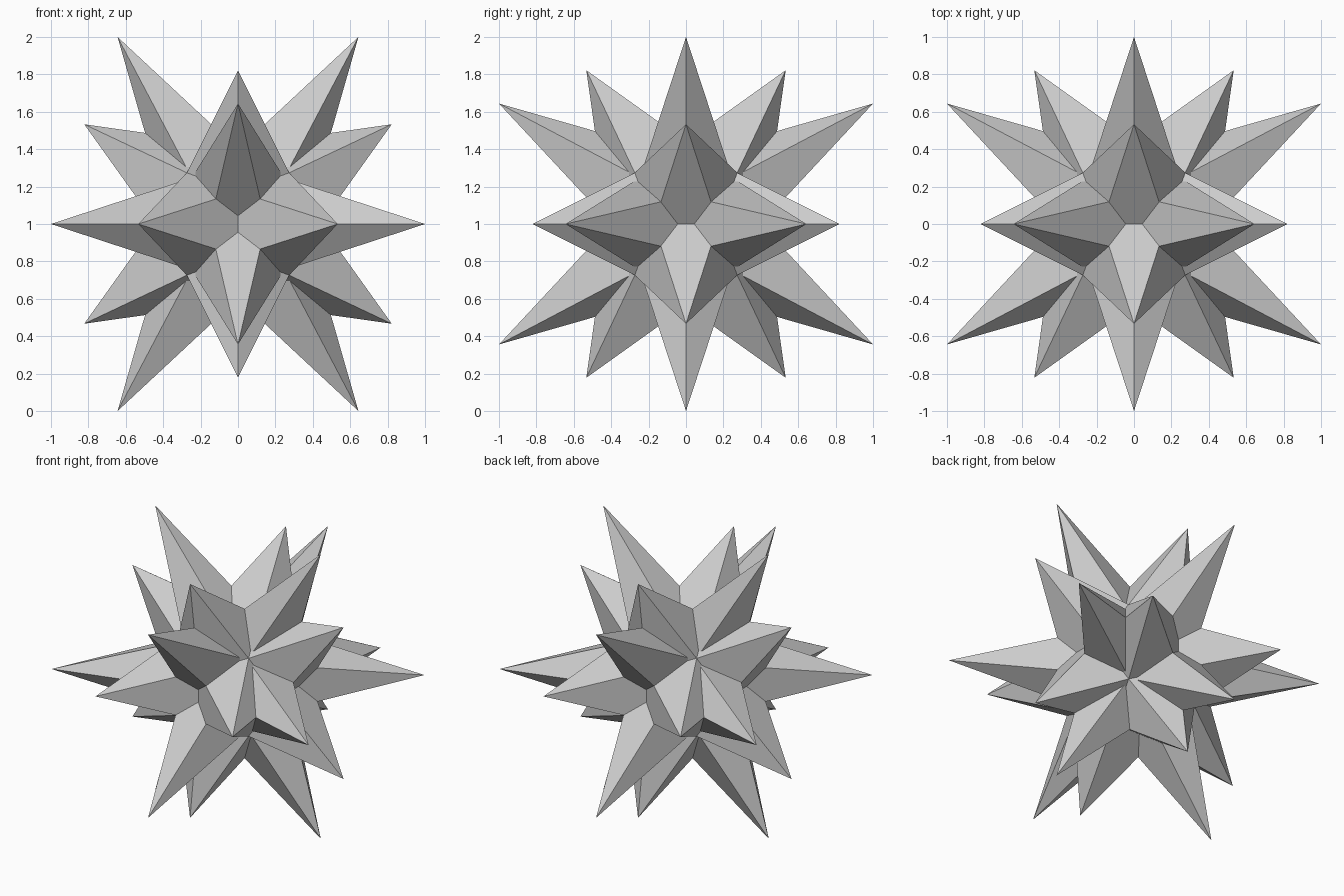
import bpy, bmesh
from mathutils import Vector

cube = bpy.data.objects.get("Cube")
if cube:
    bpy.data.objects.remove(cube, do_unlink=True)

grey = bpy.data.materials.new("plain_grey")
grey.use_nodes = True
colour = (0.6, 0.6, 0.6, 1)
grey.diffuse_color = colour
grey.node_tree.nodes["Principled BSDF"].inputs["Base Color"].default_value = colour


def spiked_star(name, major, minor, corner, roof, half, swapped):
    """Twelve five-sided spikes standing on the faces of a dodecahedral core."""
    bm = bmesh.new()

    def place(point, turn):
        # cycle the axes, then mirror for the twin orientation
        p = [point[(i - turn) % 3] for i in range(3)]
        if swapped:
            p[0], p[1] = p[1], p[0]
        return bm.verts.new(Vector(p) + Vector((0, 0, 1)))

    for turn in range(3):
        for s in (-1, 1):
            for t in (-1, 1):
                base = [(half, s * roof, 0), (corner, s * corner, t * corner),
                        (0, s * half, t * roof),
                        (-corner, s * corner, t * corner), (-half, s * roof, 0)]
                tip = place((0, s * major, t * minor), turn)
                ring = [place(p, turn) for p in base]
                for i in range(5):
                    bm.faces.new((tip, ring[i], ring[(i + 1) % 5]))

    # weld the spikes into one closed shell
    bmesh.ops.remove_doubles(bm, verts=bm.verts, dist=0.0001)
    bmesh.ops.recalc_face_normals(bm, faces=bm.faces)
    mesh = bpy.data.meshes.new(name)
    bm.to_mesh(mesh)
    bm.free()
    mesh.materials.append(grey)
    obj = bpy.data.objects.new(name, mesh)
    bpy.context.collection.objects.link(obj)
    return obj


# Two interlocking stars, mirrored to each other
spiked_star("long_spike_star", 1.0, 0.644, 0.247, 0.40, 0.15, False)
spiked_star("short_spike_star", 0.822, 0.533, 0.274, 0.441, 0.172, True)
